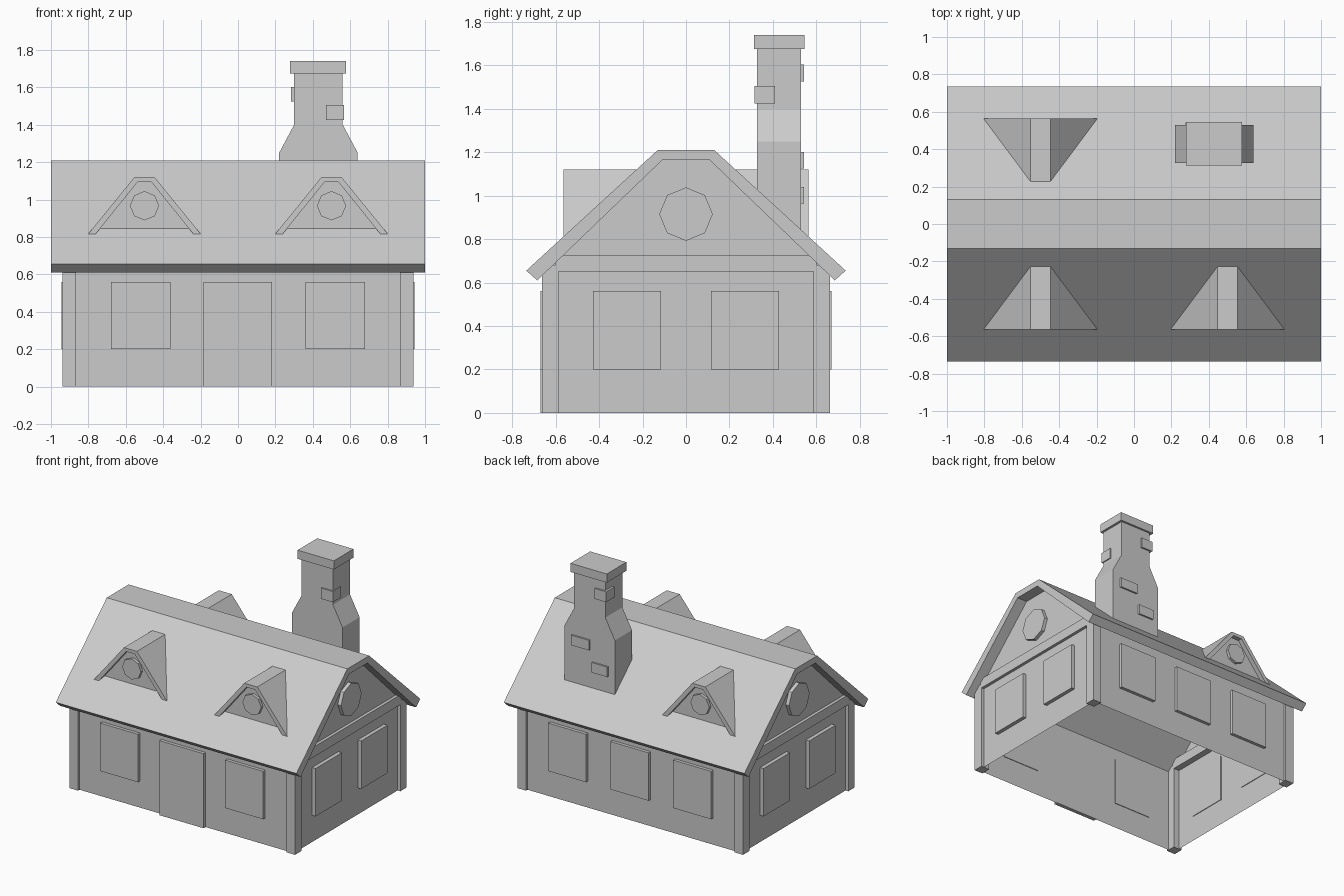
import bpy, bmesh
from math import sin, cos, pi

if "Cube" in bpy.data.objects:
    bpy.data.objects.remove(bpy.data.objects["Cube"])

grey = bpy.data.materials.new("plain grey")
grey.use_nodes = True
COLOUR = (0.6, 0.6, 0.6, 1)
grey.diffuse_color = COLOUR
grey.node_tree.nodes["Principled BSDF"].inputs["Base Color"].default_value = COLOUR


def finish(name, bm):
    bmesh.ops.recalc_face_normals(bm, faces=bm.faces)
    mesh = bpy.data.meshes.new(name)
    bm.to_mesh(mesh)
    bm.free()
    mesh.materials.append(grey)
    ob = bpy.data.objects.new(name, mesh)
    bpy.context.collection.objects.link(ob)
    return ob


def prism(name, profile, place, start, end):
    """Extrude a 2D profile; place(u, v, depth) gives the 3D point."""
    bm = bmesh.new()
    a = [bm.verts.new(place(u, v, start)) for u, v in profile]
    b = [bm.verts.new(place(u, v, end)) for u, v in profile]
    bm.faces.new(a)
    bm.faces.new(b)
    n = len(a)
    for i in range(n):
        j = (i + 1) % n
        bm.faces.new((a[i], a[j], b[j], b[i]))
    return finish(name, bm)


def box(name, x, y, z):
    rect = [(x[0], y[0]), (x[1], y[0]), (x[1], y[1]), (x[0], y[1])]
    return prism(name, rect, lambda u, v, d: (u, v, d), *z)


def along_x(u, v, d):
    return (d, u, v)


def along_y(u, v, d):
    return (u, d, v)


def mirrored(half):
    return half + [(-u, v) for u, v in reversed(half)]


def octagon(cu, cv, r):
    return [(cu + r * cos(i * pi / 4), cv + r * sin(i * pi / 4)) for i in range(8)]


# Main roof: a bent slab with a flat ridge
outer = mirrored([(-0.735, 0.655), (-0.13, 1.21)])
inner = mirrored([(-0.685, 0.61), (-0.11, 1.163)])
prism("main_roof", outer + inner[::-1], along_x, -1, 1)

# Walls: shell open below and under the roof
WX, WY = 0.915, 0.645
wall = mirrored([(-WY, 0), (-WY, 0.66), (-0.12, 1.18)])
bm = bmesh.new()
ends = [[bm.verts.new((x, y, z)) for y, z in wall] for x in (-WX, WX)]
for ring in ends:
    bm.faces.new(ring)
for i in (0, 4):
    bm.faces.new((ends[0][i], ends[0][i + 1], ends[1][i + 1], ends[1][i]))
finish("walls", bm)

# Corner posts, gable beams, gable windows and round vents
for sx, side in ((1, "left"), (-1, "right")):
    px = sorted((sx * 0.866, sx * 0.938))
    for sy, end in ((-1, "front"), (1, "back")):
        box(f"{side}_{end}_post", px, sorted((sy * 0.587, sy * 0.663)), (0, 0.68))
        box(f"{side}_{end}_window", sorted((sx * 0.91, sx * 0.944)),
            sorted((sy * 0.115, sy * 0.427)), (0.2, 0.56))
    box(f"{side}_gable_beam", px, (-0.6, 0.6), (0.65, 0.725))
    prism(f"{side}_gable_vent", octagon(0, 0.915, 0.123), along_x, sx * 0.91, sx * 0.942)

# Door, front windows and back windows
for sy, end, centres in ((-1, "front", (-0.52, 0.52)), (1, "back", (-0.52, 0, 0.52))):
    for cx in centres:
        box(f"{end}_wall_window", (cx - 0.158, cx + 0.158),
            sorted((sy * 0.64, sy * 0.669)), (0.2, 0.56))
box("front_door", (-0.185, 0.183), (-0.669, -0.64), (0, 0.56))


# Dormers: bent strip roof, recessed gable and round vent, running into the main slope
def slope_y(z):
    return -0.735 + (z - 0.655) * 0.605 / 0.555


dormer_outer = mirrored([(-0.302, 0.815), (-0.054, 1.12)])
dormer_inner = mirrored([(-0.262, 0.815), (-0.036, 1.095)])
dormer_gable = mirrored([(-0.25, 0.84), (-0.042, 1.1)])


def dormer(cx, sy, label):
    def place(u, v, d):
        return (cx + u, -sy * (slope_y(v) + 0.02 if d is None else d), v)
    prism(label + "_roof", dormer_outer + dormer_inner[::-1], place, -0.563, None)
    prism(label + "_gable", dormer_gable, place, -0.528, None)
    prism(label + "_vent", octagon(0, 0.967, 0.078), place, -0.55, -0.52)


dormer(-0.5, -1, "front_right_dormer")
dormer(0.5, -1, "front_left_dormer")
dormer(-0.5, 1, "back_dormer")

# Chimney: shouldered stack, cap and raised bricks
CX = 0.43
stack = mirrored([(-0.21, 0.82), (-0.21, 1.25), (-0.13, 1.4), (-0.13, 1.68)])
prism("chimney_stack", [(CX + u, v) for u, v in stack], along_y, 0.327, 0.53)
box("chimney_cap", (0.277, 0.578), (0.312, 0.545), (1.675, 1.74))
box("front_corner_brick", (0.47, 0.568), (0.315, 0.41), (1.425, 1.505))
box("back_corner_brick", (0.284, 0.38), (0.445, 0.543), (1.525, 1.603))
box("upper_back_brick", (0.425, 0.575), (0.5, 0.543), (1.125, 1.2))
box("lower_back_brick", (0.275, 0.405), (0.5, 0.543), (0.965, 1.04))
